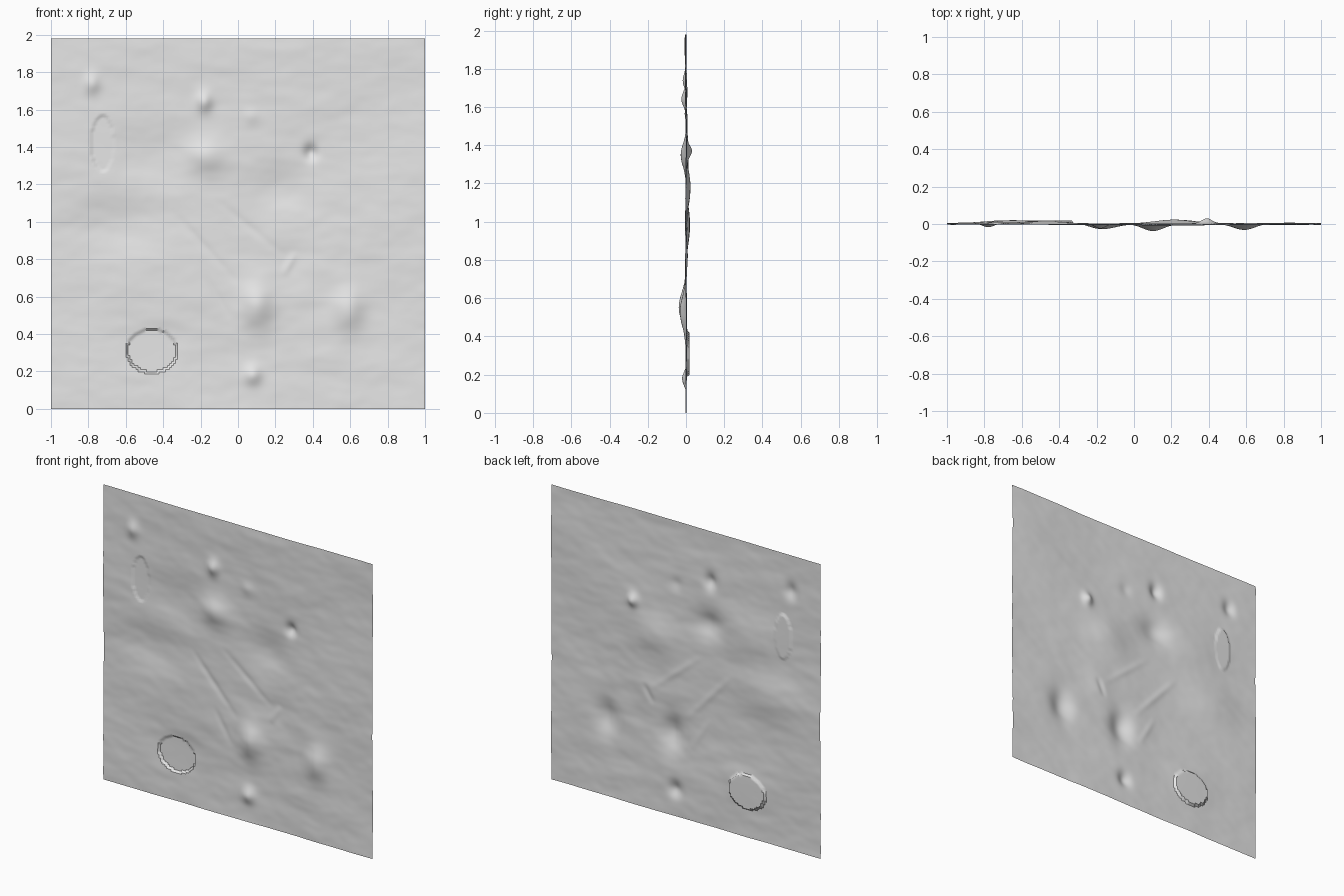
import bpy, bmesh, math
from mathutils import Vector, noise

WIDTH, HEIGHT, CELLS = 2.0, 1.98, 180

# Rounded mounds (negative depth, towards the front) and hollows (positive):
# x, z, radius across, radius up, depth
RELIEF = [
    (-0.78, 1.74, 0.04, 0.05, -0.018),
    (-0.18, 1.64, 0.04, 0.05, -0.026),
    (0.07, 1.56, 0.04, 0.04, -0.007),
    (-0.17, 1.35, 0.10, 0.08, -0.030),
    (0.10, 0.55, 0.08, 0.11, -0.040),
    (0.59, 0.53, 0.08, 0.11, -0.032),
    (0.08, 0.18, 0.045, 0.05, -0.023),
    (0.39, 1.37, 0.035, 0.04, 0.026),
    (0.21, 1.18, 0.16, 0.12, 0.020),
    (-0.65, 0.98, 0.20, 0.14, 0.025),
    (-0.48, 1.36, 0.22, 0.13, 0.013),
    (-0.44, 0.35, 0.20, 0.16, 0.012),
    (0.28, 0.80, 0.10, 0.10, 0.010),
]

# Shallow straight creases: start x, z, end x, z, depth
CREASES = [
    (-0.36, 1.07, 0.00, 0.67, 0.005),
    (-0.13, 1.13, 0.27, 0.80, 0.004),
    (0.24, 0.71, 0.31, 0.84, -0.006),
    (-0.18, 0.72, -0.04, 0.48, 0.004),
]

# Levelled patches with a stepped rim: x, z, radius across, radius up, level
PATCHES = [
    (-0.46, 0.31, 0.135, 0.115, 0.021),
    (-0.725, 1.42, 0.06, 0.15, 0.009),
]


def crease(x, z, x0, z0, x1, z1, depth):
    along = Vector((x1 - x0, z1 - z0))
    point = Vector((x - x0, z - z0))
    t = max(0, min(1, point.dot(along) / along.length_squared))
    gap = (point - along * t).length
    return depth * math.sin(math.pi * t) * math.exp(-(gap / 0.02) ** 2)


def depth_at(x, z):
    # Broad swells and fine slanting wrinkles
    y = 0.009 * noise.noise(Vector((x * 1.8, z * 1.8, 3)))
    y += 0.003 * noise.noise(Vector((x * 4 - z * 3, z * 9 + x * 2, 7)))
    y += 0.001 * noise.noise(Vector((x * 12, z * 20, 11)))
    for cx, cz, rx, rz, depth in RELIEF:
        y += depth * math.exp(-((x - cx) / rx) ** 2 - ((z - cz) / rz) ** 2)
    for line in CREASES:
        y += crease(x, z, *line)
    for cx, cz, rx, rz, level in PATCHES:
        if ((x - cx) / rx) ** 2 + ((z - cz) / rz) ** 2 < 1:
            y = 0.2 * y + 0.8 * level
    return y


cube = bpy.data.objects.get("Cube")
if cube:
    bpy.data.objects.remove(cube, do_unlink=True)

# Plain grey surface colour
grey = bpy.data.materials.new("light grey")
grey.use_nodes = True
grey.diffuse_color = (0.8, 0.8, 0.8, 1)
shader = next(n for n in grey.node_tree.nodes if n.type == 'BSDF_PRINCIPLED')
shader.inputs["Base Color"].default_value = grey.diffuse_color

# Upright relief sheet
bm = bmesh.new()
bmesh.ops.create_grid(bm, x_segments=CELLS, y_segments=CELLS, size=1)
for v in bm.verts:
    x, z = v.co.x * WIDTH / 2, (v.co.y + 1) * HEIGHT / 2
    v.co = (x, depth_at(x, z), z)
mesh = bpy.data.meshes.new("relief_sheet")
bm.to_mesh(mesh)
bm.free()
mesh.materials.append(grey)
sheet = bpy.data.objects.new("relief_sheet", mesh)
bpy.context.collection.objects.link(sheet)

bpy.ops.object.select_all(action='DESELECT')
sheet.select_set(True)
bpy.context.view_layer.objects.active = sheet
bpy.ops.object.shade_smooth_by_angle(angle=math.radians(35))
